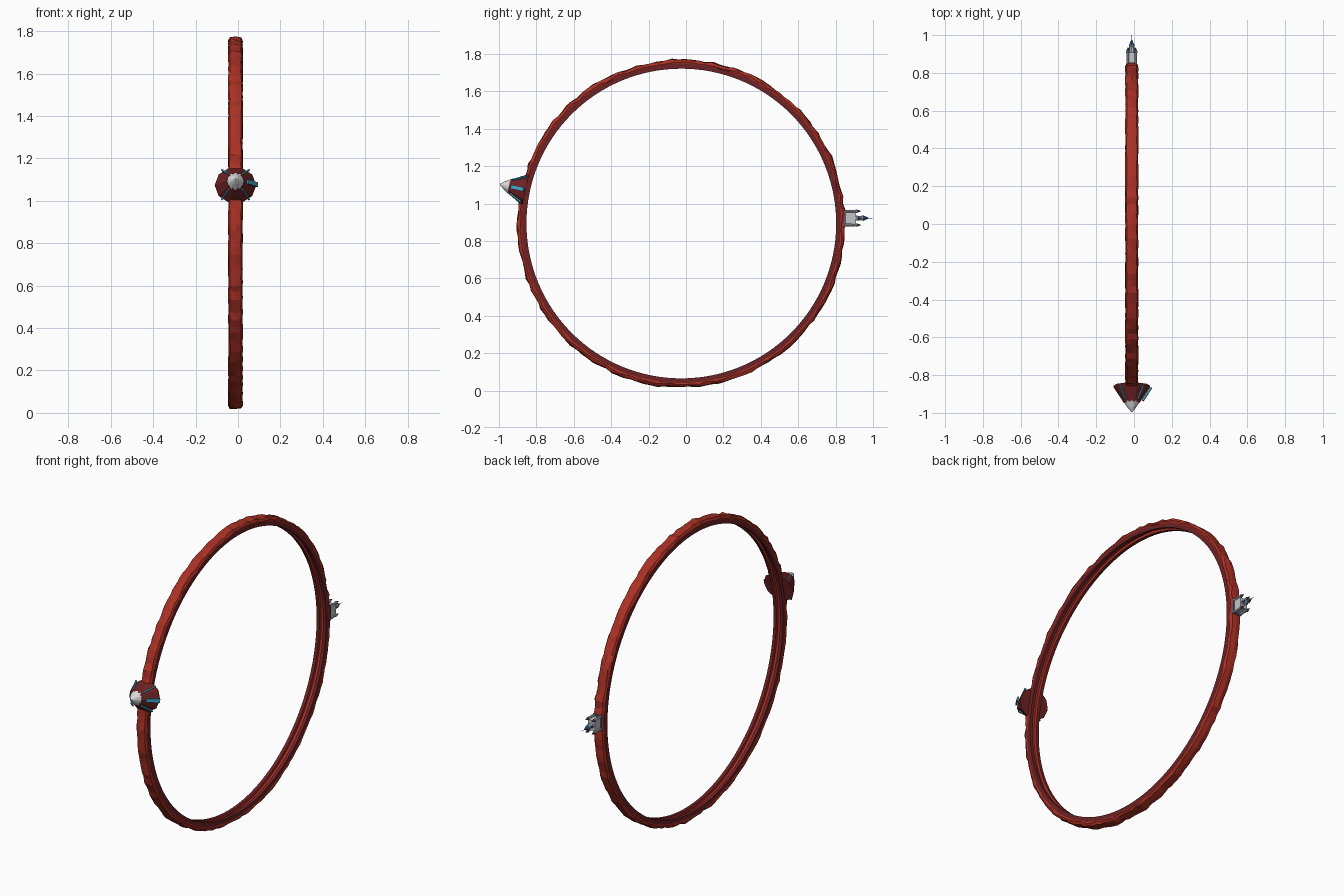
import bpy, bmesh, math, random
from mathutils import Matrix, Vector

if "Cube" in bpy.data.objects:
    bpy.data.objects.remove(bpy.data.objects["Cube"])

random.seed(4)
X0 = -0.012
RC = Vector((X0, -0.025, 0.893))   # ring centre


def mat(name, rgb):
    m = bpy.data.materials.new(name)
    m.diffuse_color = (*rgb, 1)
    m.use_nodes = True
    m.node_tree.nodes["Principled BSDF"].inputs["Base Color"].default_value = m.diffuse_color
    return m


DARK = mat("dark red rock", (0.155, 0.016, 0.018))
RED = mat("bright red rock", (0.40, 0.030, 0.018))
SNOW = mat("snow", (0.72, 0.72, 0.72))
CYAN = mat("water cyan", (0.06, 0.38, 0.58))
STONE = mat("pale stone", (0.55, 0.56, 0.60))
BLUE = mat("roof blue", (0.04, 0.11, 0.27))
SLATE = mat("dark slate", (0.10, 0.11, 0.15))


def finish(name, bm, m, matrix=None):
    bmesh.ops.recalc_face_normals(bm, faces=bm.faces)
    me = bpy.data.meshes.new(name)
    bm.to_mesh(me)
    bm.free()
    me.materials.append(m)
    ob = bpy.data.objects.new(name, me)
    bpy.context.collection.objects.link(ob)
    if matrix:
        ob.matrix_world = matrix
    return ob


def ring(name, profile, segs, m, jitter=None):
    """Sweep a closed (x, radius) profile round the ring centre."""
    bm = bmesh.new()
    rows = []
    for i in range(segs):
        a = 2 * math.pi * i / segs
        row = []
        for k, (x, r) in enumerate(profile):
            if jitter:
                x, r, da = jitter(k, x, r)
            else:
                da = 0
            row.append(bm.verts.new((RC.x + x, RC.y + r * math.cos(a + da),
                                     RC.z + r * math.sin(a + da))))
        rows.append(row)
    n = len(profile)
    for i in range(segs):
        p, q = rows[i], rows[(i + 1) % segs]
        for k in range(n):
            bm.faces.new((p[k], p[(k + 1) % n], q[(k + 1) % n], q[k]))
    return finish(name, bm, m)


def lathe(name, profile, sides, m, matrix, sy=1.0, turn=0.0):
    """Capped turned shape from (radius, height) along local z."""
    bm = bmesh.new()
    rows = [[bm.verts.new((r * math.cos(turn + 2 * math.pi * i / sides),
                           sy * r * math.sin(turn + 2 * math.pi * i / sides), h))
             for i in range(sides)] for r, h in profile]
    for p, q in zip(rows, rows[1:]):
        for i in range(sides):
            j = (i + 1) % sides
            bm.faces.new((p[i], p[j], q[j], q[i]))
    bm.faces.new(rows[0])
    bm.faces.new(rows[-1])
    return finish(name, bm, m, matrix)


def box(name, size, m, matrix):
    bm = bmesh.new()
    bmesh.ops.create_cube(bm, size=1, matrix=Matrix.Diagonal((*size, 1)))
    return finish(name, bm, m, matrix)


# Smooth ring band with a shallow groove along its inner face
band = ring("ring_band", [(-0.031, 0.828), (-0.031, 0.858), (0.031, 0.858), (0.031, 0.828),
                          (0.012, 0.828), (0.010, 0.842), (-0.010, 0.842), (-0.012, 0.828)],
            128, DARK)
band.data.materials.append(RED)
for f in band.data.polygons:      # groove floor shows the brighter rock
    c = f.center - RC
    if abs(c.x) < 0.0112 and math.hypot(c.y, c.z) < 0.845:
        f.material_index = 1

# Rugged terrain wrapped over the outside of the ring
swell = [0.0]


def rough(k, x, r):
    if k == 0:
        swell[0] = random.uniform(-0.004, 0.005)
    if k in (0, 6):               # buried inner edge
        return x, r, 0
    return (x + random.uniform(-0.002, 0.002),
            r + swell[0] + random.uniform(-0.004, 0.004), random.uniform(-0.008, 0.008))


ring("ring_terrain", [(-0.030, 0.850), (-0.034, 0.860), (-0.026, 0.873), (0.0, 0.876),
                      (0.026, 0.873), (0.034, 0.860), (0.030, 0.850)], 150, RED, rough)

# Front mountain, pointing away from the ring centre
axis = Vector((0, -0.977, 0.213)).normalized()
right = Vector((1, 0, 0))
up = axis.cross(right)
base = Vector((X0, -0.857, 1.073))
M = Matrix((right, up, axis)).transposed().to_4x4()
M.translation = base
lathe("mountain", [(0.098, 0.0), (0.096, 0.008), (0.042, 0.092)], 10, DARK, M, 0.9)
lathe("mountain_snowcap", [(0.043, 0.087), (0.022, 0.118), (0.003, 0.141)], 12, SNOW, M, 0.95)

# Water channels running down the mountain
for i, (deg, width, out) in enumerate([(0, 0.022, 0.014), (48, 0.007, 0.003), (132, 0.007, 0.003),
                                       (-48, 0.007, 0.003), (-132, 0.007, 0.003)]):
    a = math.radians(deg)
    slope = math.atan2(0.054, 0.084)
    S = (M @ Matrix.Rotation(a, 4, 'Z') @ Matrix.Translation((0.071 + out * 0.7, 0, 0.045))
         @ Matrix.Rotation(-slope, 4, 'Y'))
    box("water_channel_%d" % i, (0.009, width, 0.082), CYAN, S)

# Rear castle, standing outward along +y
C = Matrix.Translation((X0, 0.84, 0.922)) @ Matrix.Rotation(-math.pi / 2, 4, 'X')
T = Matrix.Translation
box("castle_foundation", (0.056, 0.088, 0.016), SLATE, C @ T((0, 0, 0.008)))
box("castle_keep", (0.044, 0.060, 0.058), STONE, C @ T((0, 0, 0.040)))
for sx in (-1, 1):
    for sz in (-1, 1):
        P = C @ T((sx * 0.021, sz * 0.037, 0))
        lathe("corner_tower", [(0.0075, 0.005), (0.0065, 0.065), (0.009, 0.067), (0.009, 0.073)],
              8, STONE, P)
        lathe("corner_roof", [(0.009, 0.073), (0.001, 0.095)], 8, SLATE, P)
lathe("central_tower", [(0.014, 0.06), (0.011, 0.098), (0.014, 0.101), (0.014, 0.106)], 8, STONE, C)
lathe("central_roof", [(0.015, 0.106), (0.002, 0.136)], 8, BLUE, C)
lathe("central_spire", [(0.0016, 0.13), (0.0008, 0.16)], 6, SLATE, C)
for sx in (-1, 1):
    P = C @ T((sx * 0.013, 0, 0))
    lathe("side_turret", [(0.006, 0.06), (0.006, 0.080)], 8, STONE, P)
    lathe("side_turret_roof", [(0.008, 0.080), (0.001, 0.098)], 8, BLUE, P)
